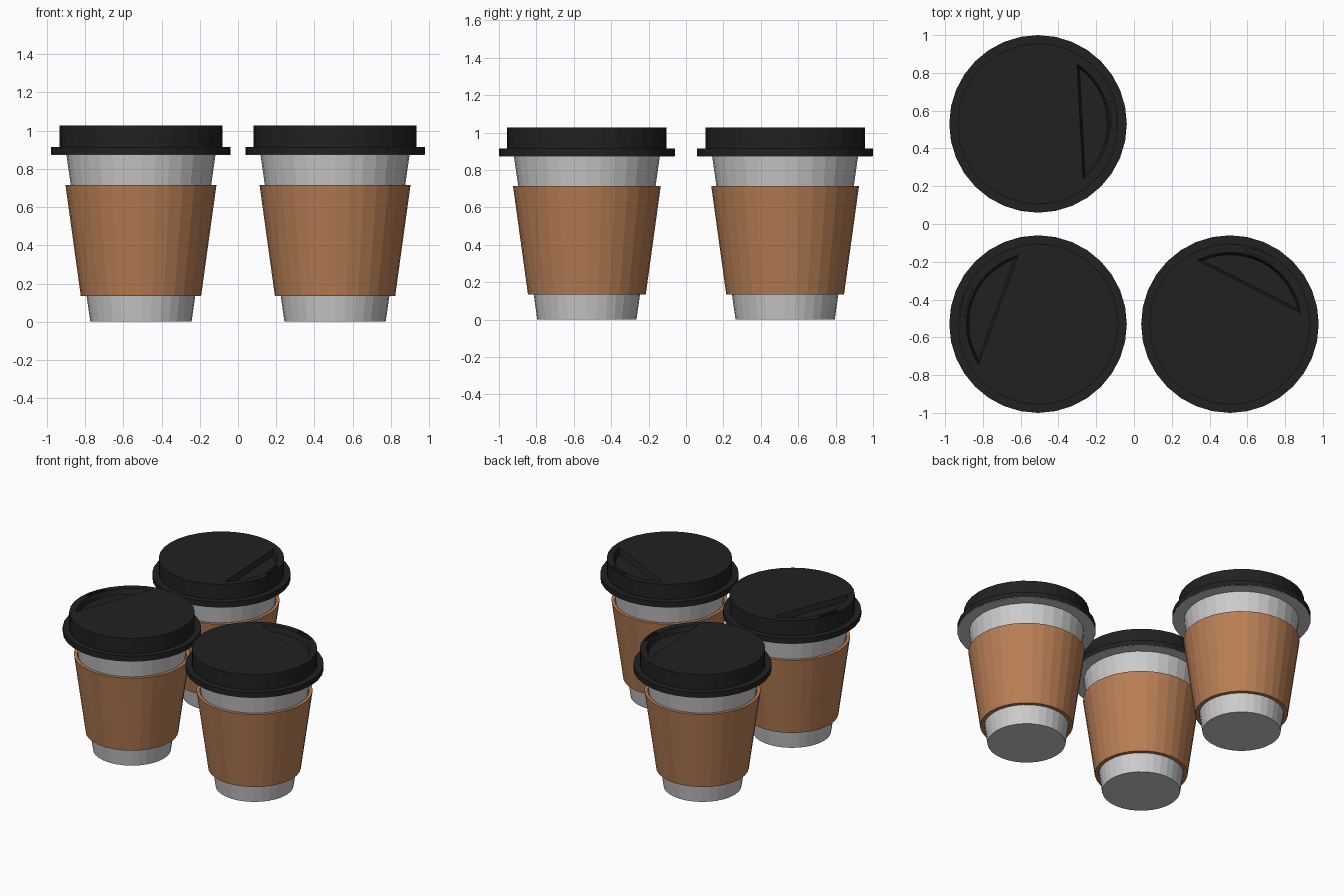
import bpy, bmesh
from math import pi, sin, cos, radians, acos

if "Cube" in bpy.data.objects:
    bpy.data.objects.remove(bpy.data.objects["Cube"])

SIDES = 32


def material(name, rgb):
    m = bpy.data.materials.new(name)
    m.diffuse_color = (*rgb, 1)
    m.use_nodes = True
    m.node_tree.nodes["Principled BSDF"].inputs["Base Color"].default_value = m.diffuse_color
    return m


BLACK = material("lid_black", (0.015, 0.015, 0.015))
TAN = material("sleeve_tan", (0.48, 0.21, 0.09))


def finish(name, bm, loc, mat=None):
    bmesh.ops.recalc_face_normals(bm, faces=bm.faces)
    me = bpy.data.meshes.new(name)
    bm.to_mesh(me)
    bm.free()
    ob = bpy.data.objects.new(name, me)
    ob.location = loc
    bpy.context.collection.objects.link(ob)
    if mat:
        me.materials.append(mat)
    return ob


def turned(name, profile, loc, mat=None, closed=False):
    """Revolve (radius, z) points; open profiles get end caps."""
    bm = bmesh.new()
    rings = [[bm.verts.new((r * cos(2 * pi * i / SIDES), r * sin(2 * pi * i / SIDES), z))
              for i in range(SIDES)] for r, z in profile]
    pairs = list(zip(rings, rings[1:]))
    if closed:
        pairs.append((rings[-1], rings[0]))
    else:
        bm.faces.new(rings[0])
        bm.faces.new(rings[-1])
    for a, b in pairs:
        for i in range(SIDES):
            j = (i + 1) % SIDES
            bm.faces.new((a[i], a[j], b[j], b[i]))
    return finish(name, bm, loc, mat)


def prism(name, bottom, top, z0, z1, loc):
    """Solid between two outlines with equal point counts."""
    bm = bmesh.new()
    lo = [bm.verts.new((x, y, z0)) for x, y in bottom]
    hi = [bm.verts.new((x, y, z1)) for x, y in top]
    bm.faces.new(lo)
    bm.faces.new(hi)
    n = len(lo)
    for i in range(n):
        j = (i + 1) % n
        bm.faces.new((lo[i], lo[j], hi[j], hi[i]))
    return finish(name, bm, loc)


def segment(radius, chord, n=14):
    half = acos(chord / radius)
    return [(radius * cos(a), radius * sin(a))
            for a in (half * (2 * i / n - 1) for i in range(n + 1))]


def band(r0, r1, half, n=4):
    angles = [half * (2 * i / n - 1) for i in range(n + 1)]
    return ([(r0 * cos(a), r0 * sin(a)) for a in angles] +
            [(r1 * cos(a), r1 * sin(a)) for a in reversed(angles)])


def carve(target, cutter, angle):
    cutter.rotation_euler.z = angle
    mod = target.modifiers.new("carve", 'BOOLEAN')
    mod.operation = 'DIFFERENCE'
    mod.solver = 'EXACT'
    mod.object = cutter
    bpy.context.view_layer.objects.active = target
    bpy.ops.object.modifier_apply(modifier=mod.name)
    bpy.data.objects.remove(cutter)


def coffee_cup(tag, x, y, angle):
    loc = (x, y, 0)
    # paper cup with a flange under the lid
    turned("cup_" + tag, [(0.265, 0), (0.39, 0.873), (0.468, 0.873), (0.468, 0.88)], loc)
    # cardboard sleeve
    turned("sleeve_" + tag, [(0.288, 0.135), (0.315, 0.135), (0.395, 0.715), (0.372, 0.715)],
           loc, TAN, closed=True)
    # lid with a recessed drinking area and a shallow sip slot
    lid = turned("lid_" + tag, [(0.47, 0.876), (0.47, 0.915), (0.426, 0.915), (0.426, 1.028)],
                 loc, BLACK)
    carve(lid, prism("recess_cutter", segment(0.367, 0.235), segment(0.382, 0.22),
                     0.99, 1.035, loc), angle)
    slot = band(0.392, 0.414, radians(11))
    carve(lid, prism("slot_cutter", slot, slot, 1.01, 1.04, loc), angle + radians(3))


for tag, x, y, deg in (("back_left", -0.508, 0.53, 3),
                       ("front_left", -0.508, -0.53, 160),
                       ("front_right", 0.508, -0.53, 63)):
    coffee_cup(tag, x, y, radians(deg))
